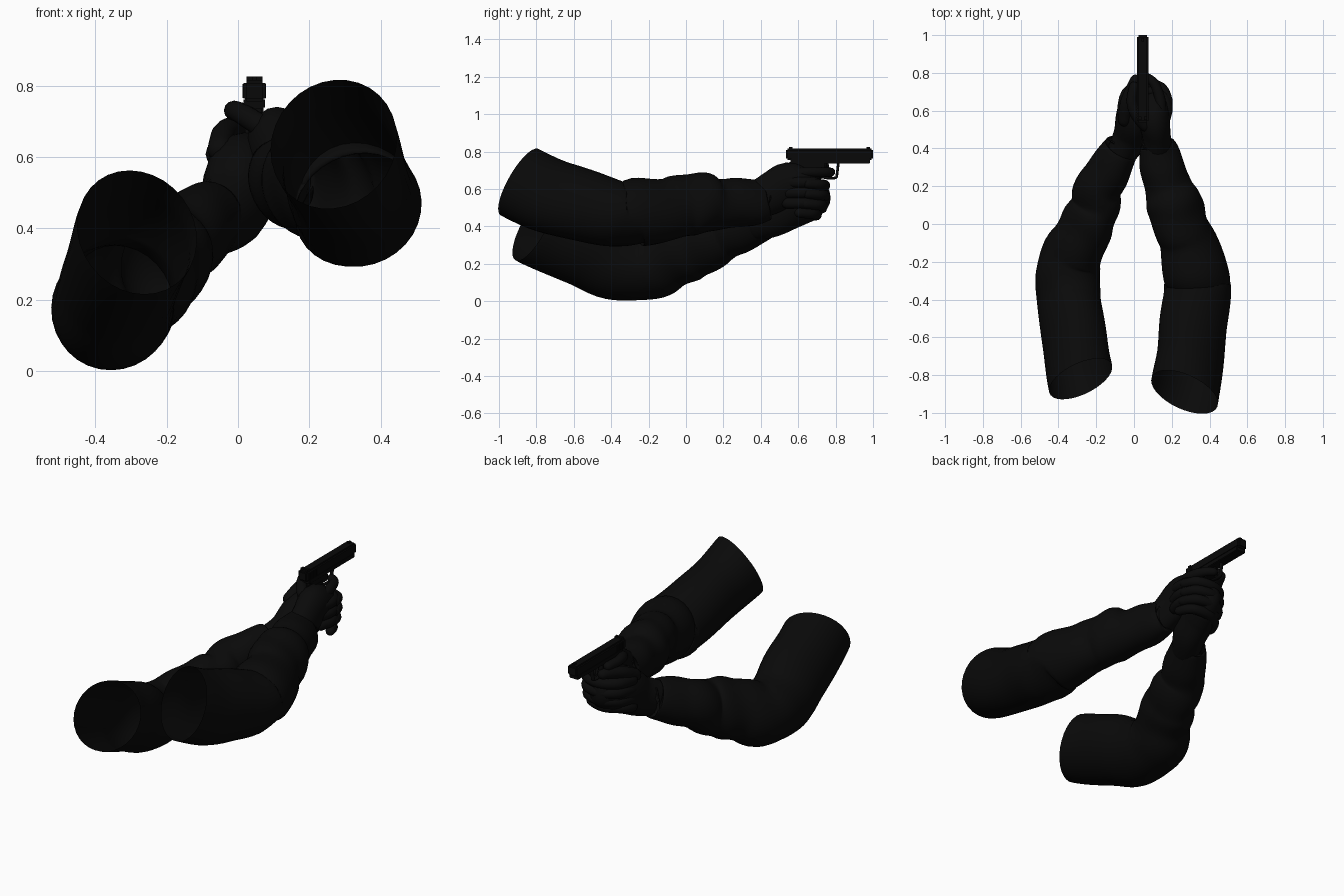
import bpy, bmesh, math
from mathutils import Vector

old = bpy.data.objects.get("Cube")
if old:
    bpy.data.objects.remove(old, do_unlink=True)


def material(name, value):
    m = bpy.data.materials.new(name)
    m.use_nodes = True
    color = (value, value, value, 1)
    m.diffuse_color = color
    bsdf = m.node_tree.nodes["Principled BSDF"]
    bsdf.inputs["Base Color"].default_value = color
    bsdf.inputs["Roughness"].default_value = 0.9
    return m


SLEEVE = material("black sleeve cloth", 0.0028)
GLOVE = material("black glove", 0.003)
METAL = material("black gun metal", 0.0025)


def finish(bm, name, mat, smooth=True):
    bmesh.ops.recalc_face_normals(bm, faces=bm.faces)
    me = bpy.data.meshes.new(name)
    bm.to_mesh(me)
    bm.free()
    me.materials.append(mat)
    for p in me.polygons:
        p.use_smooth = smooth
    ob = bpy.data.objects.new(name, me)
    bpy.context.collection.objects.link(ob)
    return ob


def spline(rows, steps):
    """Catmull-Rom interpolation of rows of any width."""
    pts = [rows[0]] + list(rows) + [rows[-1]]
    out = []
    for i in range(1, len(pts) - 2):
        a, b, c, d = pts[i - 1:i + 3]
        for s in range(steps):
            t = s / steps
            out.append([0.5 * (2 * q + (r - p) * t + (2 * p - 5 * q + 4 * r - u) * t * t
                               + (3 * q - p - 3 * r + u) * t ** 3)
                        for p, q, r, u in zip(a, b, c, d)])
    out.append(list(rows[-1]))
    return out


def loft(name, rows, mat, steps=5, sides=20, ref=(0, 0, 1), caps=True, fold=None, mouth=None):
    """Skin ellipses (x, y, z, half width, half height) along a path."""
    rows = spline(rows, steps)
    ps = [Vector(r[:3]) for r in rows]
    rings = []
    for i, r in enumerate(rows):
        t = (ps[min(i + 1, len(ps) - 1)] - ps[max(i - 1, 0)]).normalized()
        if mouth:
            # turn the first rings towards the slanted opening
            t = t.lerp(Vector(mouth), max(0, 1 - i / 8)).normalized()
        rings.append((ps[i], t, r[3], r[4]))
    if caps:
        # rounded ends
        for end, sign in ((0, -1), (-1, 1)):
            p, t, w, h = rings[end]
            for off, k in ((0.5, 0.84), (0.85, 0.45)):
                new = (p + t * sign * off * min(w, h), t, w * k, h * k)
                rings.insert(0 if sign < 0 else len(rings), new)
    bm = bmesh.new()
    loops = []
    for i, (p, t, w, h) in enumerate(rings):
        side = t.cross(Vector(ref)).normalized()
        up = side.cross(t)
        loop = []
        for j in range(sides):
            a = 2 * math.pi * j / sides
            k = 1 + (fold(i / (len(rings) - 1), a) if fold else 0)
            loop.append(bm.verts.new(p + (side * math.cos(a) * w + up * math.sin(a) * h) * k))
        loops.append(loop)
    for l0, l1 in zip(loops, loops[1:]):
        for j in range(sides):
            n = (j + 1) % sides
            bm.faces.new((l0[j], l0[n], l1[n], l1[j]))
    if caps:
        bm.faces.new(loops[0])
        bm.faces.new(loops[-1])
    return finish(bm, name, mat)


def box(name, lo, hi, mat=METAL, bevel=0.0, shear=0.0):
    bm = bmesh.new()
    bmesh.ops.create_cube(bm, size=1)
    for v in bm.verts:
        f = [c + 0.5 for c in v.co]
        v.co = Vector([l + (h - l) * k for l, h, k in zip(lo, hi, f)])
        v.co.y -= shear * (1 - f[2])
    if bevel:
        bmesh.ops.bevel(bm, geom=bm.edges[:], offset=bevel, segments=2, affect='EDGES')
    return finish(bm, name, mat, smooth=False)


def cloth(phase):
    # folds gather at the elbow and along the forearm
    def fold(t, a):
        amount = 0.006 + 0.03 * max(0, min(1, (t - 0.3) * 4)) * (1 - 0.5 * t)
        return amount * math.sin(46 * t + 1.3 * math.sin(a + phase) + 0.8 * math.sin(2 * a))
    return fold


# Sleeves, open at the shoulder end
loft("left_sleeve", [
    (.268, -.89, .635, .185, .207), (.297, -.72, .56, .172, .208), (.315, -.52, .505, .175, .195),
    (.335, -.38, .465, .18, .178), (.335, -.32, .455, .18, .153), (.328, -.26, .475, .172, .185),
    (.285, -.1, .49, .15, .17), (.245, 0, .515, .135, .17), (.215, .1, .525, .15, .163),
    (.185, .18, .52, .125, .138), (.15, .3, .527, .115, .133), (.125, .41, .535, .093, .12),
    (.123, .42, .537, .08, .105)], SLEEVE, sides=32, caps=False, fold=cloth(0),
    ref=(-.5, 0, 1), mouth=(.33, .83, -.45))
loft("right_sleeve", [
    (-.283, -.82, .39, .178, .195), (-.303, -.7, .335, .17, .2), (-.325, -.54, .27, .165, .2),
    (-.345, -.41, .2, .165, .192), (-.35, -.28, .178, .17, .175), (-.335, -.18, .188, .16, .178),
    (-.285, -.08, .235, .145, .17), (-.24, .02, .275, .135, .165), (-.205, .1, .3, .125, .155),
    (-.19, .19, .345, .125, .135), (-.135, .28, .385, .113, .13), (-.075, .39, .425, .095, .115),
    (-.07, .4, .43, .08, .1)], SLEEVE, sides=32, caps=False, fold=cloth(2),
    ref=(.42, 0, 1), mouth=(-.36, .83, -.43))

# Gloved palms
loft("left_palm", [
    (.125, .37, .53, .08, .1), (.118, .47, .585, .076, .112), (.108, .55, .632, .083, .11),
    (.11, .63, .615, .075, .09)], GLOVE)
loft("right_palm", [
    (-.068, .37, .42, .08, .1), (-.015, .47, .46, .095, .115), (.01, .57, .525, .105, .133),
    (.035, .66, .55, .1, .122), (.05, .7, .555, .075, .1)], GLOVE)


def finger(name, path, r=0.03):
    loft(name, [(*p, r * (1 - 0.07 * i), r * (1 - 0.07 * i)) for i, p in enumerate(path)],
         GLOVE, steps=4, sides=12)


# Fingers: the right hand wraps over the left hand around the grip
for i, (z, back) in enumerate(((.618, 0), (.563, 0), (.51, .012), (.462, .045))):
    finger(f"right_finger_{i + 1}", [
        (-.055, .59, z - .01), (-.035, .69 - back, z), (.05, .74 - back, z),
        (.145, .72 - back, z + .005), (.18, .65 - back, z + .01)], 0.036)
for i, z in enumerate((.635, .58, .525)):
    finger(f"left_finger_{i + 1}", [
        (.155, .54, z), (.175, .62, z), (.14, .69, z), (.06, .7, z), (0, .65, z)], 0.032)
finger("left_trigger_finger", [(.14, .55, .675), (.14, .65, .69), (.11, .74, .69), (.07, .775, .69)], 0.03)
finger("left_thumb", [(.06, .52, .69), (.01, .58, .722), (-.012, .65, .73), (0, .73, .725)], 0.032)
finger("right_thumb", [(-.05, .55, .62), (-.04, .64, .665), (-.01, .72, .685), (.01, .765, .688)], 0.036)

# Pistol
CX = 0.046
box("slide", (CX - .031, .535, .755), (CX + .031, 1.0, .816), bevel=0.009)
box("frame", (CX - .03, .56, .735), (CX + .03, .985, .765), bevel=0.004)
box("receiver", (CX - .025, .58, .69), (CX + .025, .74, .745), bevel=0.005)
box("grip", (CX - .027, .6, .49), (CX + .027, .7, .72), bevel=0.01, shear=0.05)
box("magazine_base", (CX - .03, .54, .475), (CX + .03, .655, .495), bevel=0.005)
box("front_sight", (CX - .006, .965, .814), (CX + .006, .985, .825))
for s in (-1, 1):
    box("rear_sight", (CX + s * .014 - .008, .55, .814), (CX + s * .014 + .008, .57, .825))
    for i in range(5):
        y = .56 + i * .014
        box("slide_serration", (CX + s * .031 - .002, y, .765), (CX + s * .031 + .002, y + .007, .805))
loft("trigger_guard", [(CX, y, z, .007, .012) for y, z in (
    (.71, .67), (.75, .659), (.8, .66), (.808, .685), (.815, .74))],
    METAL, sides=8, ref=(1, 0, 0))
loft("trigger", [(CX, y, z, .006, .007) for y, z in ((.755, .74), (.762, .71), (.775, .682))],
     METAL, sides=8, ref=(1, 0, 0))
loft("barrel", [(CX, .97, .787, .015, .015), (CX, 1.0, .787, .015, .015)],
     METAL, steps=1, sides=16, caps=False)
